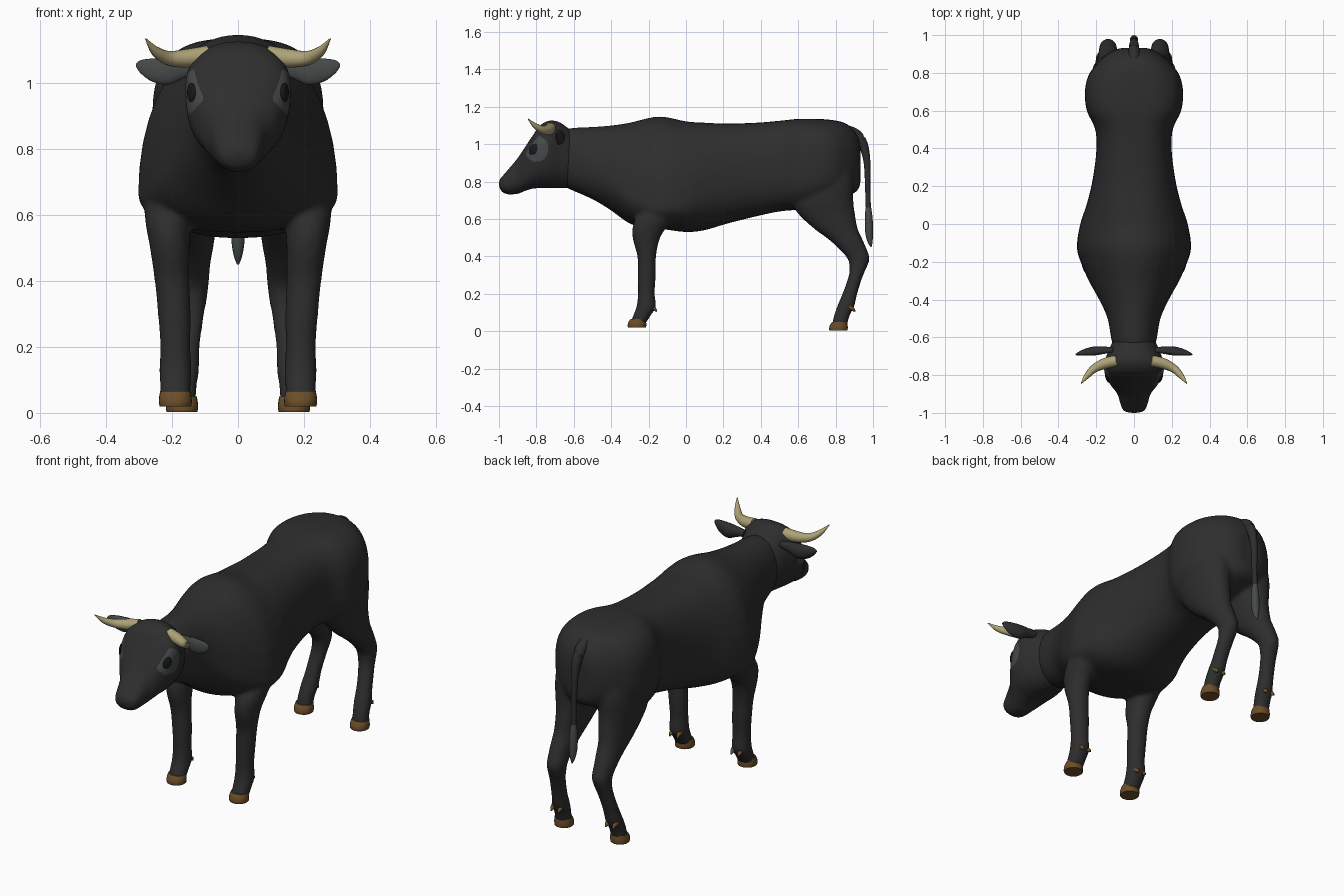
import bpy, bmesh, math
from mathutils import Vector


def material(name, rgb):
    m = bpy.data.materials.new(name)
    m.diffuse_color = (*rgb, 1)
    return m


BLACK = material("black hide", (0.027, 0.027, 0.027))
GREY = material("grey skin", (0.06, 0.068, 0.066))
HORN = material("horn", (0.42, 0.36, 0.18))
HOOF = material("brown hoof", (0.15, 0.075, 0.022))
EYE = material("dark eye", (0.01, 0.01, 0.01))


def dense(rows, steps):
    """Smooth spline through rows of numbers."""
    out = []
    for i in range(len(rows) - 1):
        p0, p1, p2, p3 = (rows[max(0, min(len(rows) - 1, i + k))] for k in (-1, 0, 1, 2))
        for j in range(steps):
            t = j / steps
            out.append([0.5 * (2 * b + (c - a) * t + (2 * a - 5 * b + 4 * c - d) * t * t
                               + (3 * b - a - 3 * c + d) * t ** 3)
                        for a, b, c, d in zip(p0, p1, p2, p3)])
    return out + [list(rows[-1])]


def loft(bm, rows, point, segs=32, steps=4):
    """Skin closed rings; point(row, cos, sin) places each ring vertex."""
    angles = [2 * math.pi * k / segs for k in range(segs)]
    rings = [[bm.verts.new(point(r, math.cos(a), math.sin(a))) for a in angles]
             for r in dense(rows, steps)]
    for a, b in zip(rings, rings[1:]):
        for k in range(segs):
            n = (k + 1) % segs
            bm.faces.new((a[k], a[n], b[n], b[k]))
    bm.faces.new(rings[0])
    bm.faces.new(rings[-1])


def finish(bm, name, mats, rule=None):
    bmesh.ops.recalc_face_normals(bm, faces=bm.faces)
    for f in bm.faces:
        f.smooth = len(f.verts) <= 4
        if rule:
            f.material_index = rule(f)
    me = bpy.data.meshes.new(name)
    bm.to_mesh(me)
    bm.free()
    for m in mats:
        me.materials.append(m)
    ob = bpy.data.objects.new(name, me)
    bpy.context.collection.objects.link(ob)
    return ob


def power(v, n):
    return math.copysign(abs(v) ** (2 / n), v)


# row: y, top, bottom, widest height, half width, squareness
def trunk_point(r, c, s):
    y, top, bot, mid, w, n = r
    return (w * power(c, n), y, mid + (top - mid if s > 0 else mid - bot) * power(s, n))


# row: z, x centre, x radius, y centre, y radius
def leg_point(side):
    return lambda r, c, s: (side * (r[1] + r[2] * power(c, 2.1)), r[3] + r[4] * power(s, 2.1), r[0])


def tube(bm, rows, segs=14, steps=5):
    """Round tube; row: x, y, z, radius."""
    pts = dense(rows, steps)
    framed = []
    for i, p in enumerate(pts):
        a, b = pts[max(i - 1, 0)], pts[min(i + 1, len(pts) - 1)]
        t = (Vector(b[:3]) - Vector(a[:3])).normalized()
        ref = Vector((0, 0, 1)) if abs(t.z) < 0.8 else Vector((1, 0, 0))
        u = t.cross(ref).normalized()
        framed.append((*p, *u, *t.cross(u)))
    loft(bm, framed, lambda r, c, s: Vector(r[:3]) + r[3] * (c * Vector(r[4:7]) + s * Vector(r[7:10])),
         segs, 1)


# body: trunk and legs fused into one smooth skin
trunk = [
    (-0.70, 1.06, 0.80, 0.93, 0.09, 2), (-0.62, 1.085, 0.758, 0.92, 0.118, 2.1),
    (-0.50, 1.092, 0.705, 0.88, 0.14, 2.1), (-0.40, 1.10, 0.645, 0.80, 0.185, 2.1),
    (-0.30, 1.115, 0.575, 0.72, 0.24, 2.1), (-0.20, 1.14, 0.55, 0.67, 0.283, 2.1),
    (-0.12, 1.147, 0.545, 0.66, 0.303, 2.1), (0.0, 1.122, 0.53, 0.69, 0.285, 2.2),
    (0.10, 1.115, 0.54, 0.75, 0.252, 2.3), (0.22, 1.11, 0.575, 0.81, 0.222, 2.4),
    (0.38, 1.115, 0.615, 0.86, 0.20, 2.5), (0.50, 1.125, 0.64, 0.88, 0.205, 2.6),
    (0.60, 1.135, 0.65, 0.88, 0.25, 2.9), (0.70, 1.135, 0.67, 0.88, 0.26, 2.9),
    (0.79, 1.128, 0.69, 0.89, 0.24, 2.7), (0.86, 1.108, 0.72, 0.90, 0.185, 2.5),
    (0.91, 1.06, 0.745, 0.90, 0.125, 2.3), (0.932, 1.0, 0.78, 0.89, 0.07, 2.1)]
front_leg = [
    (0.80, 0.18, 0.07, -0.12, 0.08), (0.66, 0.202, 0.08, -0.135, 0.10),
    (0.58, 0.212, 0.069, -0.183, 0.097), (0.50, 0.207, 0.06, -0.212, 0.074),
    (0.40, 0.20, 0.053, -0.21, 0.05), (0.30, 0.193, 0.05, -0.21, 0.048),
    (0.20, 0.19, 0.046, -0.212, 0.045), (0.13, 0.19, 0.049, -0.213, 0.052),
    (0.085, 0.19, 0.047, -0.235, 0.047), (0.04, 0.19, 0.045, -0.258, 0.042)]
hind_leg = [
    (1.00, 0.12, 0.08, 0.73, 0.11), (0.92, 0.13, 0.09, 0.73, 0.14),
    (0.80, 0.13, 0.10, 0.73, 0.165), (0.70, 0.13, 0.095, 0.73, 0.165),
    (0.63, 0.13, 0.082, 0.75, 0.153), (0.55, 0.134, 0.067, 0.80, 0.118),
    (0.50, 0.135, 0.06, 0.845, 0.095), (0.45, 0.137, 0.053, 0.885, 0.077),
    (0.39, 0.137, 0.048, 0.922, 0.06), (0.34, 0.14, 0.045, 0.92, 0.046),
    (0.29, 0.146, 0.042, 0.906, 0.038), (0.20, 0.156, 0.04, 0.876, 0.04),
    (0.13, 0.162, 0.044, 0.853, 0.046), (0.08, 0.167, 0.042, 0.832, 0.042),
    (0.02, 0.17, 0.042, 0.818, 0.04)]
bm = bmesh.new()
loft(bm, trunk, trunk_point, 40)
for side in (-1, 1):
    loft(bm, front_leg, leg_point(side))
    loft(bm, hind_leg, leg_point(side))
body = finish(bm, "body", [BLACK])
rm = body.modifiers.new("fuse", "REMESH")
rm.mode, rm.voxel_size, rm.use_smooth_shade = "VOXEL", 0.011, True
sm = body.modifiers.new("soften", "SMOOTH")
sm.factor, sm.iterations = 0.5, 6

# head, with grey patches around the eyes
head = [
    (-0.59, 1.05, 0.80, 0.93, 0.09, 2), (-0.63, 1.085, 0.768, 0.94, 0.117, 2.1),
    (-0.68, 1.118, 0.765, 0.97, 0.138, 2.2), (-0.73, 1.125, 0.765, 0.99, 0.157, 2.3),
    (-0.78, 1.10, 0.765, 0.97, 0.157, 2.4), (-0.82, 1.045, 0.762, 0.94, 0.144, 2.4),
    (-0.86, 0.985, 0.75, 0.89, 0.118, 2.4), (-0.90, 0.925, 0.735, 0.835, 0.088, 2.3),
    (-0.95, 0.865, 0.732, 0.80, 0.072, 2.3), (-0.98, 0.83, 0.743, 0.79, 0.06, 2.3),
    (-0.994, 0.812, 0.762, 0.788, 0.042, 2.2), (-1.0, 0.792, 0.782, 0.787, 0.008, 2)]


def eye_patch(f):
    c = f.calc_center_median()
    return int(abs(c.x) > 0.098 + 0.32 * (c.z - 0.93)
               and math.hypot((c.y + 0.80) / 0.064, (c.z - 0.975) / 0.069) < 1)


bm = bmesh.new()
loft(bm, head, trunk_point, 160, 12)
finish(bm, "head", [BLACK, GREY], eye_patch)

# tail and its grey tuft
bm = bmesh.new()
tube(bm, [(0, 0.85, 1.075, 0.03), (0, 0.91, 1.05, 0.03), (0, 0.948, 0.995, 0.025),
          (0, 0.968, 0.90, 0.018), (0, 0.972, 0.75, 0.014), (0, 0.976, 0.63, 0.014)])
finish(bm, "tail", [BLACK])
bm = bmesh.new()
tube(bm, [(0, 0.975, 0.66, 0.015), (0, 0.977, 0.60, 0.021), (0, 0.979, 0.53, 0.021),
          (0, 0.984, 0.48, 0.014), (0, 0.99, 0.45, 0.003)])
finish(bm, "tail_tuft", [GREY])

for side, tag in ((-1, "left"), (1, "right")):
    # horns
    bm = bmesh.new()
    tube(bm, [(side * x, y, z, r) for x, y, z, r in (
        (0.09, -0.725, 1.085, 0.03), (0.15, -0.737, 1.076, 0.029), (0.21, -0.765, 1.076, 0.022),
        (0.25, -0.805, 1.097, 0.015), (0.28, -0.845, 1.135, 0.002))])
    finish(bm, "horn_" + tag, [HORN])

    # ears: leaf along x, grey inside the front; row: x, y, z, half height, half depth
    bm = bmesh.new()
    loft(bm, [(0.11, -0.67, 1.05, 0.018, 0.018), (0.16, -0.675, 1.045, 0.028, 0.026),
              (0.21, -0.68, 1.036, 0.040, 0.032), (0.26, -0.685, 1.04, 0.035, 0.024),
              (0.295, -0.69, 1.05, 0.02, 0.012), (0.31, -0.692, 1.055, 0.004, 0.003)],
         lambda r, c, s: (side * r[0], r[1] + r[4] * c * (1 if c > 0 else 0.5), r[2] + r[3] * s), 24)
    finish(bm, "ear_" + tag, [BLACK, GREY], lambda f: int(f.normal.y < -0.3 and f.normal.z < 0.7))

    # flattened almond eye, slanted down toward the muzzle
    at = Vector((side * 0.1415, -0.815, 0.972))
    out = Vector((side, -0.42, 0.08)).normalized()
    u = (Vector((0, -0.5, -0.8)) - out * out.dot(Vector((0, -0.5, -0.8)))).normalized()
    v = out.cross(u)
    bm = bmesh.new()
    bmesh.ops.create_uvsphere(bm, u_segments=20, v_segments=14, radius=0.025)
    for p in bm.verts:
        p.co = at + u * p.co.x * 1.25 + v * p.co.y + out * p.co.z * 0.35
    finish(bm, "eye_" + tag, [EYE])

    # hooves and dewclaws
    for part, x, y, z, w in (("front", 0.19, -0.262, 0.02, 0.05), ("hind", 0.17, 0.815, 0.003, 0.049)):
        bm = bmesh.new()
        loft(bm, [(z, x, w * 0.95, y, 0.048), (z + 0.012, x, w, y, 0.05),
                  (z + 0.03, x, w * 0.98, y + 0.002, 0.047),
                  (z + 0.046, x, w * 0.92, y + 0.006, 0.04)], leg_point(side), 24, 2)
        finish(bm, f"{part}_hoof_{tag}", [HOOF])
        heel = -0.168 if part == "front" else 0.892
        for d in (-0.022, 0.022):
            bm = bmesh.new()
            tube(bm, [(side * (x - 0.004 + d), heel - 0.02, 0.13, 0.014),
                      (side * (x - 0.004 + d), heel, 0.118, 0.011),
                      (side * (x - 0.004 + d), heel + 0.012, 0.105, 0.003)], 8, 2)
            finish(bm, f"{part}_dewclaw_{tag}", [HOOF])
